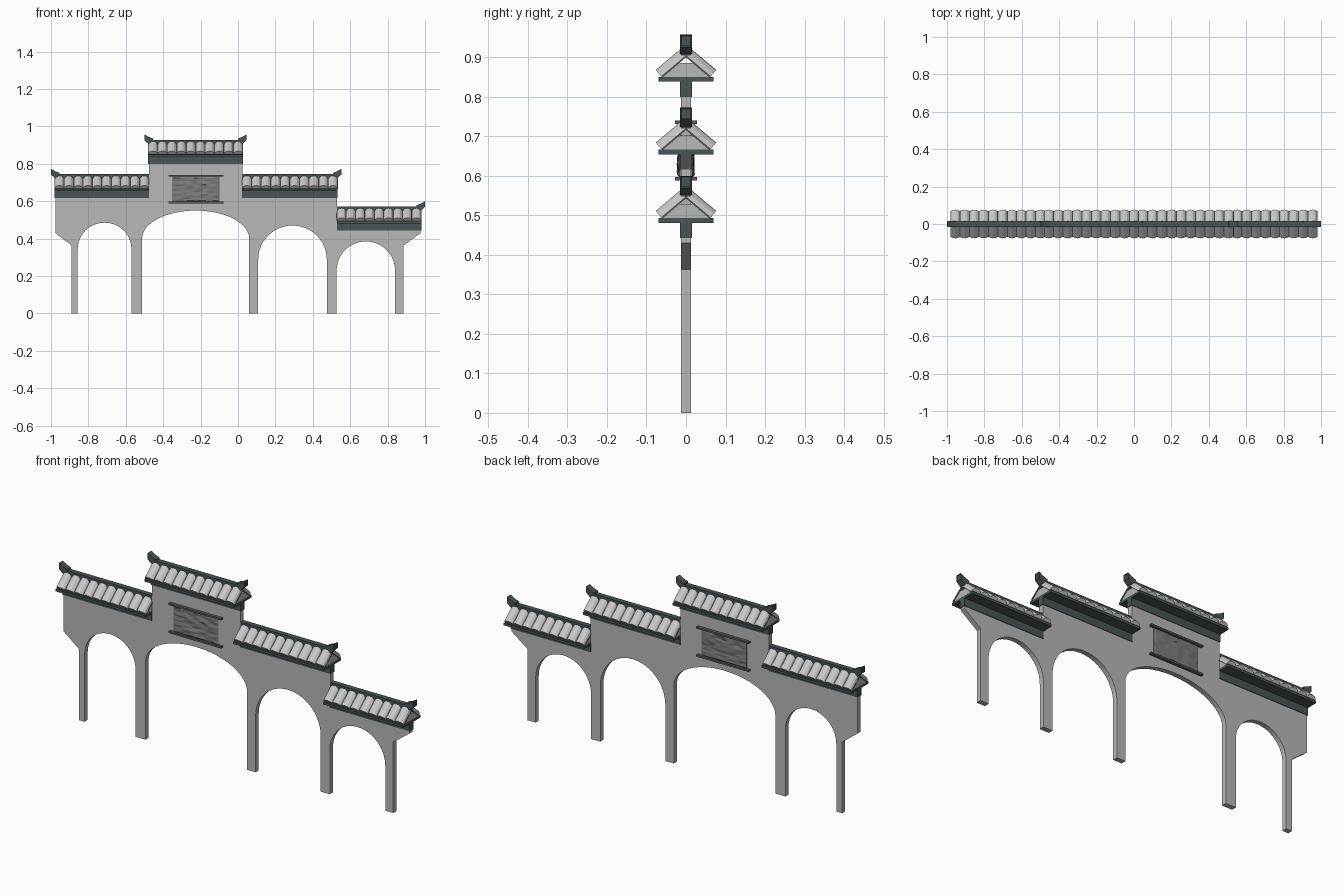
import bpy, bmesh, math
from mathutils import Vector, noise

if "Cube" in bpy.data.objects:
    bpy.data.objects.remove(bpy.data.objects["Cube"])


def material(name, r, g, b):
    m = bpy.data.materials.new(name)
    m.diffuse_color = (r, g, b, 1)
    m.use_nodes = True
    m.node_tree.nodes["Principled BSDF"].inputs["Base Color"].default_value = m.diffuse_color
    return m


WALL = material("wall_grey", 0.48, 0.48, 0.48)
TILE = material("tile_light_grey", 0.58, 0.58, 0.58)
DARK = material("slate_trim", 0.065, 0.09, 0.095)
PLAQUE = material("carved_stone_grey", 0.2, 0.2, 0.2)
BAR = material("bar_grey", 0.11, 0.11, 0.115)


def finish(name, bm, mat):
    bmesh.ops.recalc_face_normals(bm, faces=bm.faces)
    me = bpy.data.meshes.new(name)
    bm.to_mesh(me)
    bm.free()
    me.materials.append(mat)
    ob = bpy.data.objects.new(name, me)
    bpy.context.collection.objects.link(ob)
    return ob


def extrude(bm, pts, vec):
    """Solid prism: closed outline swept along vec."""
    f = bm.faces.new([bm.verts.new(p) for p in pts])
    r = bmesh.ops.extrude_face_region(bm, geom=[f], use_keep_orig=True)
    bmesh.ops.translate(bm, vec=vec, verts=[v for v in r["geom"] if isinstance(v, bmesh.types.BMVert)])


def prism_x(name, yz, x0, x1, mat):
    bm = bmesh.new()
    extrude(bm, [(x0, y, z) for y, z in yz], (x1 - x0, 0, 0))
    return finish(name, bm, mat)


def box(name, x0, x1, hy, z0, z1, mat):
    return prism_x(name, [(-hy, z0), (hy, z0), (hy, z1), (-hy, z1)], x0, x1, mat)


# Wall: stepped top, four arched openings
HY = 0.0125
arches = [(-0.857, -0.57, 0.345, 0.485), (-0.513, 0.06, 0.40, 0.55),
          (0.108, 0.475, 0.287, 0.47), (0.527, 0.84, 0.228, 0.385)]
outline = [(0.885, 0), (0.885, 0.363), (0.977, 0.43), (0.977, 0.485), (0.53, 0.485), (0.53, 0.66),
           (0.023, 0.66), (0.023, 0.843), (-0.477, 0.843), (-0.477, 0.66), (-0.977, 0.66),
           (-0.977, 0.43), (-0.89, 0.363), (-0.89, 0)]
for x0, x1, spring, top in arches:
    outline.append((x0, 0))
    for i in range(25):
        a = math.pi * (1 - i / 24)
        outline.append(((x0 + x1) / 2 + (x1 - x0) / 2 * math.cos(a), spring + (top - spring) * math.sin(a)))
    outline.append((x1, 0))
bm = bmesh.new()
extrude(bm, [(x, -HY, z) for x, z in outline], (0, 2 * HY, 0))
finish("arched_wall", bm, WALL)

# Roof slope: eave point, ridge point and outward normal (y, z)
EAVE, RIDGE = Vector((0.063, 0.852)), Vector((0.0, 0.905))
SLOPE = (RIDGE - EAVE).normalized()
NORM = Vector((-SLOPE.y, SLOPE.x))
if NORM.y < 0:
    NORM = -NORM


def tiles(name, x0, x1, count, dz):
    """Row of half-round tiles on both slopes."""
    step, seg, height = (x1 - x0) / count, 6, 0.021
    prof = [(x0, -0.001)]
    for t in range(count):
        for i in range(seg + (t == count - 1)):
            a = math.pi * i / seg
            prof.append((x0 + step * (t + 0.5 - 0.5 * math.cos(a)), height * math.sin(a)))
    prof.append((x1, -0.001))
    bm = bmesh.new()
    for s in (-1, 1):
        pts = []
        for x, n in prof:
            p = EAVE + NORM * n
            pts.append((x, s * p.x, p.y + dz))
        extrude(bm, pts, (0, s * SLOPE.x * 0.08, SLOPE.y * 0.08))
    finish(name, bm, TILE)


def ornament(name, x, e, dz):
    """Upturned ridge end with a sunken end face; e is the outward direction."""
    pts = [(0.02, 0.957), (0.02, 0.926), (0.0, 0.908), (-0.028, 0.908), (-0.026, 0.935), (0.0, 0.945)]
    bm = bmesh.new()
    extrude(bm, [(x + e * a, -0.015, z + dz) for a, z in pts], (0, 0.03, 0))
    bmesh.ops.recalc_face_normals(bm, faces=bm.faces)
    end = [f for f in bm.faces if f.normal.x * e > 0.95]
    bmesh.ops.inset_individual(bm, faces=end, thickness=0.005, depth=-0.004)
    finish(name, bm, DARK)


def roof(label, x0, x1, count, dz, ends):
    box(label + "_cornice", x0, x1, 0.0155, 0.80 + dz, 0.84 + dz, DARK)
    box(label + "_eave_plate", x0, x1, 0.07, 0.838 + dz, 0.85 + dz, DARK)
    prism_x(label + "_gable_fill", [(-0.058, 0.85 + dz), (0.058, 0.85 + dz), (0.016, 0.886 + dz),
                                    (-0.016, 0.886 + dz)], x0 + 0.001, x1 - 0.001, WALL)
    t = 0.005
    prism_x(label + "_roof_boards", [(-0.063, 0.852 + dz), (0, 0.905 + dz), (0.063, 0.852 + dz),
                                     (0.063 - t, 0.85 + dz), (0, 0.905 - t + dz), (t - 0.063, 0.85 + dz)],
            x0 - 0.001, x1 + 0.001, DARK)
    tiles(label + "_tiles", x0, x1, count, dz)
    box(label + "_ridge", x0, x1, 0.013, 0.904 + dz, 0.928 + dz, DARK)
    for e in ends:
        ornament(label + "_ridge_end", x0 if e < 0 else x1, e, dz)


roof("centre_roof", -0.48, 0.026, 10, 0.0, (-1, 1))
roof("left_roof", -0.98, -0.476, 10, -0.184, (-1,))
roof("right_roof", 0.022, 0.533, 10, -0.184, (1,))
roof("end_roof", 0.528, 0.98, 9, -0.357, (1,))

# Carved plaque with relief on both faces, held between two bars
bm = bmesh.new()
NX, NZ = 28, 16
for s in (-1, 1):
    grid = []
    for j in range(NZ + 1):
        row = []
        for i in range(NX + 1):
            x, z = -0.353 + 0.253 * i / NX, 0.595 + 0.138 * j / NZ
            edge = i in (0, NX) or j in (0, NZ)
            d = 0 if edge else 0.004 + 0.005 * noise.noise(Vector((x * 22, s * 3.3, z * 60)))
            row.append(bm.verts.new((x, s * (0.016 + d), z)))
        grid.append(row)
    for j in range(NZ):
        for i in range(NX):
            q = [grid[j][i], grid[j][i + 1], grid[j + 1][i + 1], grid[j + 1][i]]
            bm.faces.new(q if s < 0 else q[::-1])
edges = [e for e in bm.edges if e.is_boundary]
bmesh.ops.bridge_loops(bm, edges=edges)
finish("carved_plaque", bm, PLAQUE)
for z in (0.588, 0.731):
    box("plaque_bar", -0.372, -0.077, 0.028, z, z + 0.009, BAR)
